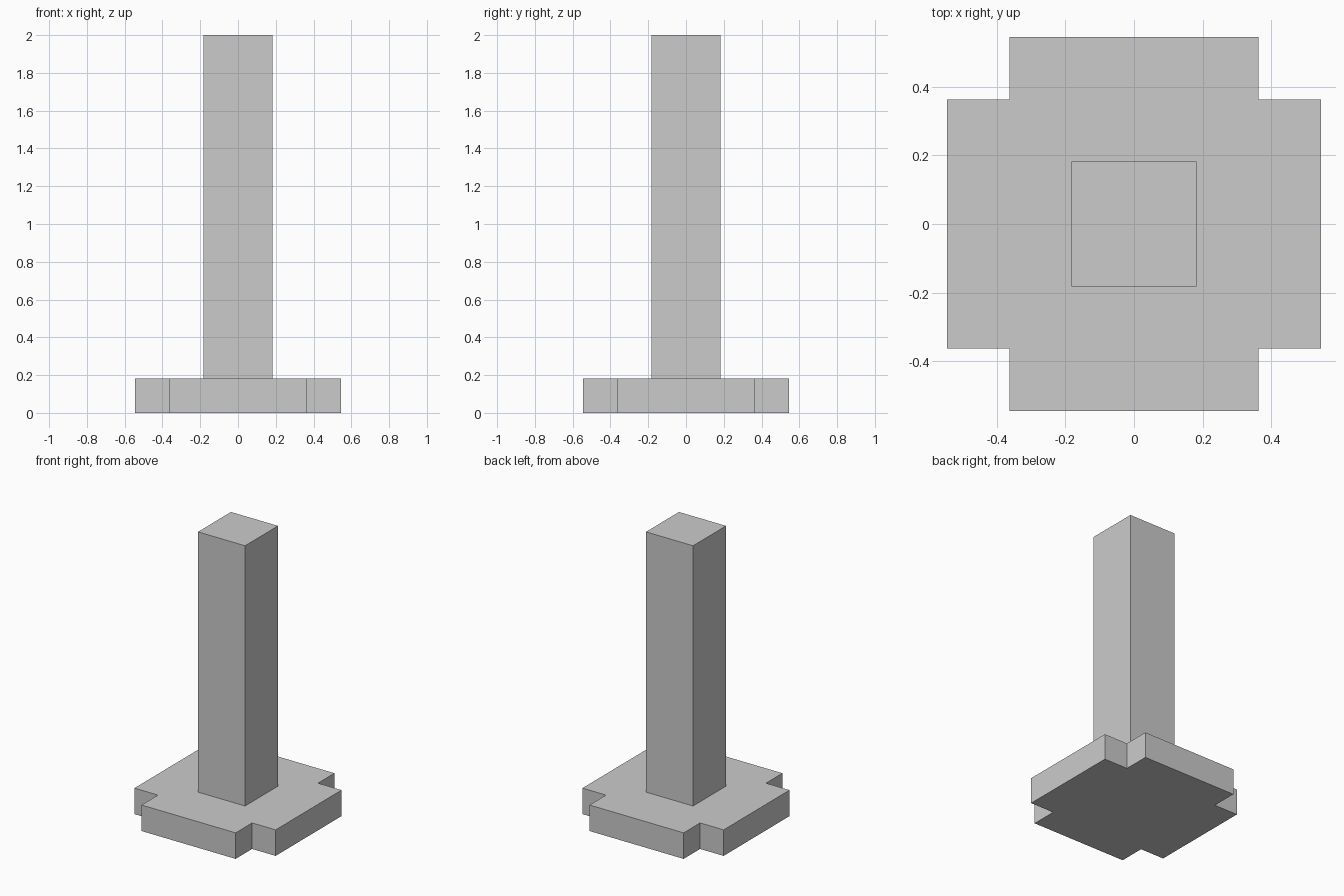
import bpy
import bmesh

if "Cube" in bpy.data.objects:
    bpy.data.objects.remove(bpy.data.objects["Cube"])

U = 2 / 11  # grid unit: the model is 11 units tall


def extruded(name, outline, z0, z1):
    """Closed prism from a 2D outline."""
    bm = bmesh.new()
    face = bm.faces.new([bm.verts.new((x, y, z0)) for x, y in outline])
    top = bmesh.ops.extrude_face_region(bm, geom=[face], use_keep_orig=True)
    verts = [v for v in top["geom"] if isinstance(v, bmesh.types.BMVert)]
    bmesh.ops.translate(bm, verts=verts, vec=(0, 0, z1 - z0))
    bmesh.ops.recalc_face_normals(bm, faces=bm.faces)
    mesh = bpy.data.meshes.new(name)
    bm.to_mesh(mesh)
    bm.free()
    obj = bpy.data.objects.new(name, mesh)
    bpy.context.collection.objects.link(obj)
    return obj


def four_turns(points):
    """Repeat a corner's points at each quarter turn."""
    outline = []
    for _ in range(4):
        outline += points
        points = [(-y, x) for x, y in points]
    return outline


# Base plate: square with notched corners
extruded("base_plate", four_turns([(3 * U, 2 * U), (2 * U, 2 * U), (2 * U, 3 * U)]), 0, U)

# Square post standing on the plate
extruded("post", four_turns([(U, U)]), U, 11 * U)
